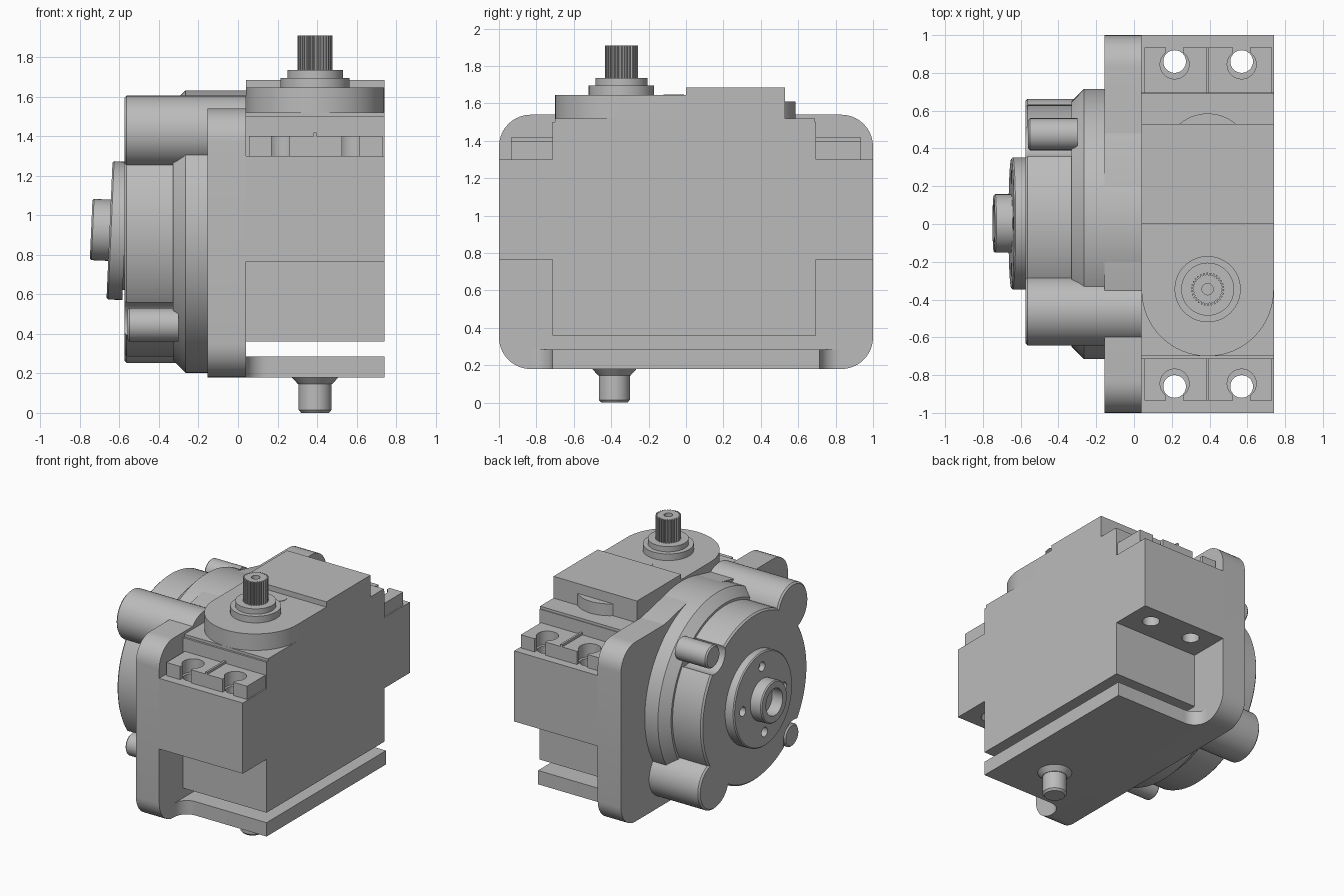
import bpy, bmesh, math
from mathutils import Vector, Matrix

cube = bpy.data.objects.get("Cube")
if cube:
    bpy.data.objects.remove(cube, do_unlink=True)

grey = bpy.data.materials.new("machined_grey")
grey.use_nodes = True
GREY = (0.5, 0.5, 0.5, 1)
grey.diffuse_color = GREY
grey.node_tree.nodes["Principled BSDF"].inputs["Base Color"].default_value = GREY
parts = []


def finish(name, bm):
    bmesh.ops.recalc_face_normals(bm, faces=bm.faces)
    me = bpy.data.meshes.new(name)
    bm.to_mesh(me)
    bm.free()
    me.materials.append(grey)
    ob = bpy.data.objects.new(name, me)
    bpy.context.collection.objects.link(ob)
    parts.append(ob)
    return ob


def box(name, x, y, z):
    bm = bmesh.new()
    size = Vector((x[1] - x[0], y[1] - y[0], z[1] - z[0]))
    mid = Vector((x[0] + x[1], y[0] + y[1], z[0] + z[1])) / 2
    bmesh.ops.create_cube(bm, size=1, matrix=Matrix.Translation(mid) @ Matrix.Diagonal((*size, 1)))
    return finish(name, bm)


def prism(name, pts, a, b, axis="z"):
    """Extrude a profile: (x, y) along z, or (y, z) along x."""
    bm = bmesh.new()
    def place(p, t):
        return (p[0], p[1], t) if axis == "z" else (t, p[0], p[1])
    face = bm.faces.new([bm.verts.new(place(p, a)) for p in pts])
    new = bmesh.ops.extrude_face_region(bm, geom=[face])["geom"]
    bmesh.ops.translate(bm, verts=[v for v in new if isinstance(v, bmesh.types.BMVert)],
                        vec=Vector(place((0, 0), b - a)))
    return finish(name, bm)


def turned(name, centre, rings, axis="z", n=64):
    """Stack of (position, radius) rings about an axis through centre."""
    bm = bmesh.new()
    loops = []
    for t, r in rings:
        loop = []
        for i in range(n):
            a = 2 * math.pi * i / n
            u, v = centre[0] + r * math.cos(a), centre[1] + r * math.sin(a)
            loop.append(bm.verts.new((u, v, t) if axis == "z" else (t, u, v)))
        loops.append(loop)
    for lo, hi in zip(loops, loops[1:]):
        for i in range(n):
            j = (i + 1) % n
            bm.faces.new((lo[i], lo[j], hi[j], hi[i]))
    bm.faces.new(loops[0])
    bm.faces.new(loops[-1])
    return finish(name, bm)


def cut(ob, cutters):
    for c in cutters:
        mod = ob.modifiers.new("cut", "BOOLEAN")
        mod.operation = "DIFFERENCE"
        mod.solver = "EXACT"
        mod.object = c
        bpy.context.view_layer.objects.active = ob
        bpy.ops.object.modifier_apply(modifier=mod.name)
        parts.remove(c)
        bpy.data.objects.remove(c, do_unlink=True)


def arc(cx, cy, r, a0, a1, n=10):
    return [(cx + r * math.cos(math.radians(a0 + (a1 - a0) * i / n)),
             cy + r * math.sin(math.radians(a0 + (a1 - a0) * i / n))) for i in range(n + 1)]


# Mounting plate with rounded corners, and its sloping rise to the ring
R = 0.17
plate = (arc(1 - R, 1.54 - R, R, 0, 90) + arc(R - 1, 1.54 - R, R, 90, 180)
         + arc(R - 1, 0.18 + R, R, 180, 270) + arc(1 - R, 0.18 + R, R, 270, 360))
prism("mounting_plate", plate, -0.155, 0.04, "x")
prism("plate_saddle", [(0.48, 1.54), (0.156, 1.613), (-0.156, 1.613), (-0.48, 1.54),
                       (-0.4, 1.4), (0.4, 1.4)], -0.155, 0.04, "x")

# Bottom shelf with filleted roots
side = [(0.74, 0.715)] + arc(0.145, 0.82, 0.105, 270, 180) + [(0.0, 0.82)]
prism("bottom_shelf", side + [(x, -y) for x, y in reversed(side)], 0.18, 0.285)
turned("bottom_pin", (0.39, -0.383), [(0, 0.07), (0.015, 0.083), (0.145, 0.083), (0.145, 0.086),
                                      (0.18, 0.118)])

# Motor case and its top cover
box("motor_case", (0.04, 0.74), (-0.715, 0.695), (0.36, 1.5))
box("case_lid", (0.04, 0.74), (-0.7, 0.69), (1.5, 1.52))
prism("gear_cover", arc(0.39, -0.35, 0.35, 180, 360, 32) + [(0.74, 0), (0.04, 0)], 1.52, 1.645)
box("label_block", (0.04, 0.74), (0, 0.53), (1.52, 1.685))
turned("cover_bump", (0.39, 0.355), [(1.52, 0.23), (1.61, 0.23)])
turned("cover_screw_cap", (0.39, -0.065), [(1.64, 0.055), (1.648, 0.055)], n=32)

# Output shaft: collars and splined tip
SHAFT = (0.39, -0.345)
turned("shaft_collar", SHAFT, [(1.645, 0.175), (1.695, 0.175), (1.695, 0.14), (1.735, 0.14)])
teeth = []
for i in range(30):
    for k, r in ((0, 0.075), (0.3, 0.075), (0.45, 0.088), (0.85, 0.088)):
        a = 2 * math.pi * (i + k) / 30
        teeth.append((SHAFT[0] + r * math.cos(a), SHAFT[1] + r * math.sin(a)))
spline = prism("splined_shaft", teeth, 1.73, 1.91)
cut(spline, [turned("bore", SHAFT, [(1.84, 0.03), (2.0, 0.03)], n=24)])

# Mounting ears with keyhole pads, one at each end
for name, s, inner in (("front", -1, 0.71), ("back", 1, 0.69)):
    def ys(a, b):
        return tuple(sorted((s * a, s * b)))
    ear = box(name + "_ear", (0.04, 0.74), ys(inner, 1), (0.765, 1.3))
    pad = box(name + "_ear_pad", (0.055, 0.73), ys(inner, 0.935), (1.295, 1.4))
    for x in (0.215, 0.57):
        cut(ear, [turned("hole", (x, s * 0.86), [(0.7, 0.06), (1.4, 0.06)], n=32)])
        cut(pad, [turned("hole", (x, s * 0.845), [(1.2, 0.077), (1.5, 0.077)], n=32),
                  box("slot", (x - 0.045, x + 0.045), ys(0.86, 1.1), (1.2, 1.5))])
    box(name + "_ear_rib", (0.382, 0.398), ys(inner, 0.935), (1.395, 1.418))

# Gear housing: chamfered ring, drum, large and small corner posts
MID = (0, 0.917)
turned("housing_ring", MID, [(-0.33, 0.65), (-0.265, 0.715), (0.04, 0.715)], "x", 96)
drum = turned("housing_drum", MID, [(-0.575, 0.62), (-0.563, 0.632), (-0.3, 0.632)], "x", 96)
for name, c in (("upper_back", (0.475, 1.4)), ("lower_front", (-0.47, 0.445))):
    cut(drum, [turned("notch", c, [(-0.7, 0.125), (-0.33, 0.125)], "x", 32)])
    turned(name + "_small_post", c, [(-0.56, 0.075), (-0.55, 0.085), (-0.3, 0.085)], "x", 32)
for name, c in (("upper_front", (-0.46, 1.422)), ("lower_back", (0.48, 0.435))):
    turned(name + "_large_post", c, [(-0.575, 0.171), (-0.563, 0.183), (0.04, 0.183)], "x", 48)

# Slightly tilted output flange and hub, with bore and screw holes
HUB = (0.003, 0.922)
flange = turned("output_flange", HUB, [(-0.65, 0.342), (-0.642, 0.35), (-0.57, 0.35)], "x")
hub = turned("output_hub", HUB, [(-0.743, 0.147), (-0.735, 0.155), (-0.64, 0.155)], "x")
cut(hub, [turned("bore", HUB, [(-0.8, 0.1), (-0.655, 0.1)], "x", 40)])
for k in range(4):
    a = k * math.pi / 2
    c = (HUB[0] + 0.245 * math.cos(a), HUB[1] + 0.245 * math.sin(a))
    cut(flange, [turned("screw_hole", c, [(-0.7, 0.035), (-0.6, 0.035)], "x", 24)])
pivot = Matrix.Translation((-0.61, HUB[0], HUB[1]))
tilt = pivot @ Matrix.Rotation(math.radians(2.5), 4, "Y") @ pivot.inverted()
for ob in (flange, hub):
    ob.data.transform(tilt)
turned("flange_seat", HUB, [(-0.6, 0.3), (-0.56, 0.3)], "x")

# Smooth round surfaces while keeping sharp edges
bpy.ops.object.select_all(action="DESELECT")
for ob in parts:
    ob.select_set(True)
bpy.context.view_layer.objects.active = parts[0]
bpy.ops.object.shade_smooth_by_angle(angle=math.radians(30))
